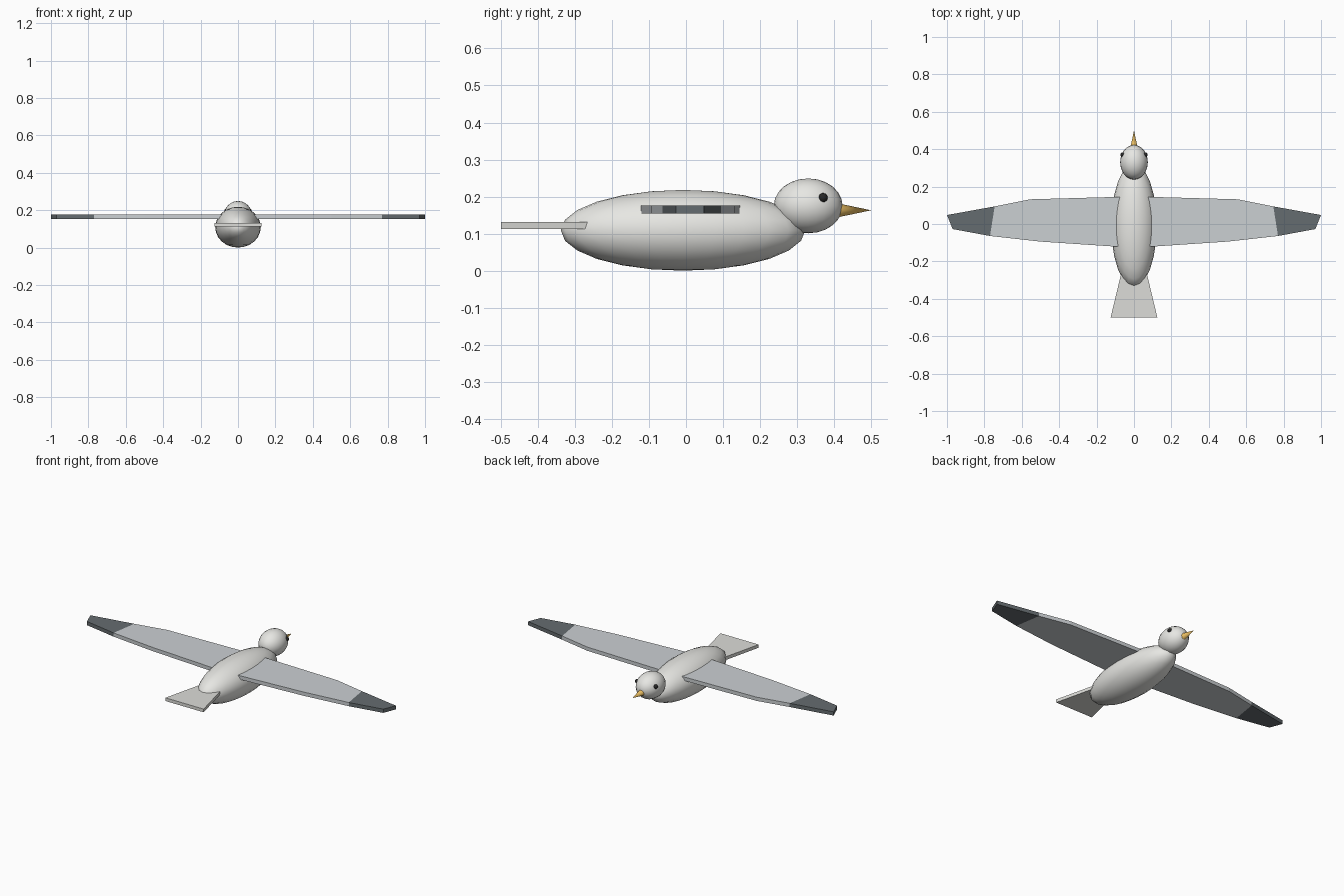
import bpy, bmesh, math
from mathutils import Matrix

if "Cube" in bpy.data.objects:
    bpy.data.objects.remove(bpy.data.objects["Cube"])


def material(name, rgb):
    m = bpy.data.materials.new(name)
    m.diffuse_color = (*rgb, 1)
    m.use_nodes = True
    m.node_tree.nodes["Principled BSDF"].inputs["Base Color"].default_value = m.diffuse_color
    return m


WHITE = material("white_feather", (0.80, 0.80, 0.77))
TAIL = material("tail_feather", (0.72, 0.72, 0.69))
GREY = material("grey_feather", (0.60, 0.63, 0.65))
DARK = material("dark_feather", (0.13, 0.15, 0.16))
ORANGE = material("orange_horn", (0.80, 0.50, 0.12))
BLACK = material("black_eye", (0.02, 0.02, 0.02))


def finish(name, bm, mat, smooth=False):
    bmesh.ops.recalc_face_normals(bm, faces=bm.faces[:])
    for f in bm.faces:
        f.smooth = smooth
    me = bpy.data.meshes.new(name)
    bm.to_mesh(me)
    bm.free()
    me.materials.append(mat)
    ob = bpy.data.objects.new(name, me)
    bpy.context.collection.objects.link(ob)
    return ob


def ellipsoid(name, centre, radii, mat, segs=24, rings=12):
    bm = bmesh.new()
    bmesh.ops.create_uvsphere(bm, u_segments=segs, v_segments=rings, radius=1,
                              matrix=Matrix.LocRotScale(centre, None, radii))
    return finish(name, bm, mat, True)


def plate(name, outline, z0, z1, mat, side=1):
    # flat outline in x and y, extruded upwards
    bm = bmesh.new()
    face = bm.faces.new([bm.verts.new((side * x, y, z0)) for x, y in outline])
    ext = bmesh.ops.extrude_face_region(bm, geom=[face])
    bmesh.ops.translate(bm, vec=(0, 0, z1 - z0),
                        verts=[v for v in ext["geom"] if isinstance(v, bmesh.types.BMVert)])
    return finish(name, bm, mat)


# body and head
ellipsoid("body", (0, -0.008, 0.109), (0.122, 0.33, 0.109), WHITE)
ellipsoid("head", (0, 0.33, 0.175), (0.074, 0.093, 0.074), WHITE)

# beak
bm = bmesh.new()
bmesh.ops.create_cone(bm, cap_ends=True, segments=12, radius1=0.023, radius2=0, depth=0.11,
                      matrix=Matrix.Translation((0, 0.445, 0.163)) @ Matrix.Rotation(-math.pi / 2, 4, 'X'))
beak = finish("beak", bm, ORANGE)
bpy.context.view_layer.objects.active = beak
beak.select_set(True)
bpy.ops.object.shade_smooth_by_angle(angle=math.radians(40))

# tail
plate("tail", [(-0.065, -0.25), (0.065, -0.25), (0.125, -0.5), (-0.125, -0.5)],
      0.112, 0.131, TAIL)

# wings, dark wing tips and eyes on both sides
wing = [(0.05, 0.146), (0.556, 0.132), (0.745, 0.094), (0.77, -0.064), (0.5, -0.094), (0.05, -0.124)]
tip = [(0.745, 0.094), (1.0, 0.048), (0.97, -0.027), (0.77, -0.064)]
for side, label in ((1, "right"), (-1, "left")):
    plate(f"wing_{label}", wing, 0.154, 0.176, GREY, side)
    plate(f"wing_tip_{label}", tip, 0.154, 0.176, DARK, side)
    ellipsoid(f"eye_{label}", (side * 0.06, 0.37, 0.197), (0.0125,) * 3, BLACK, 12, 8)
